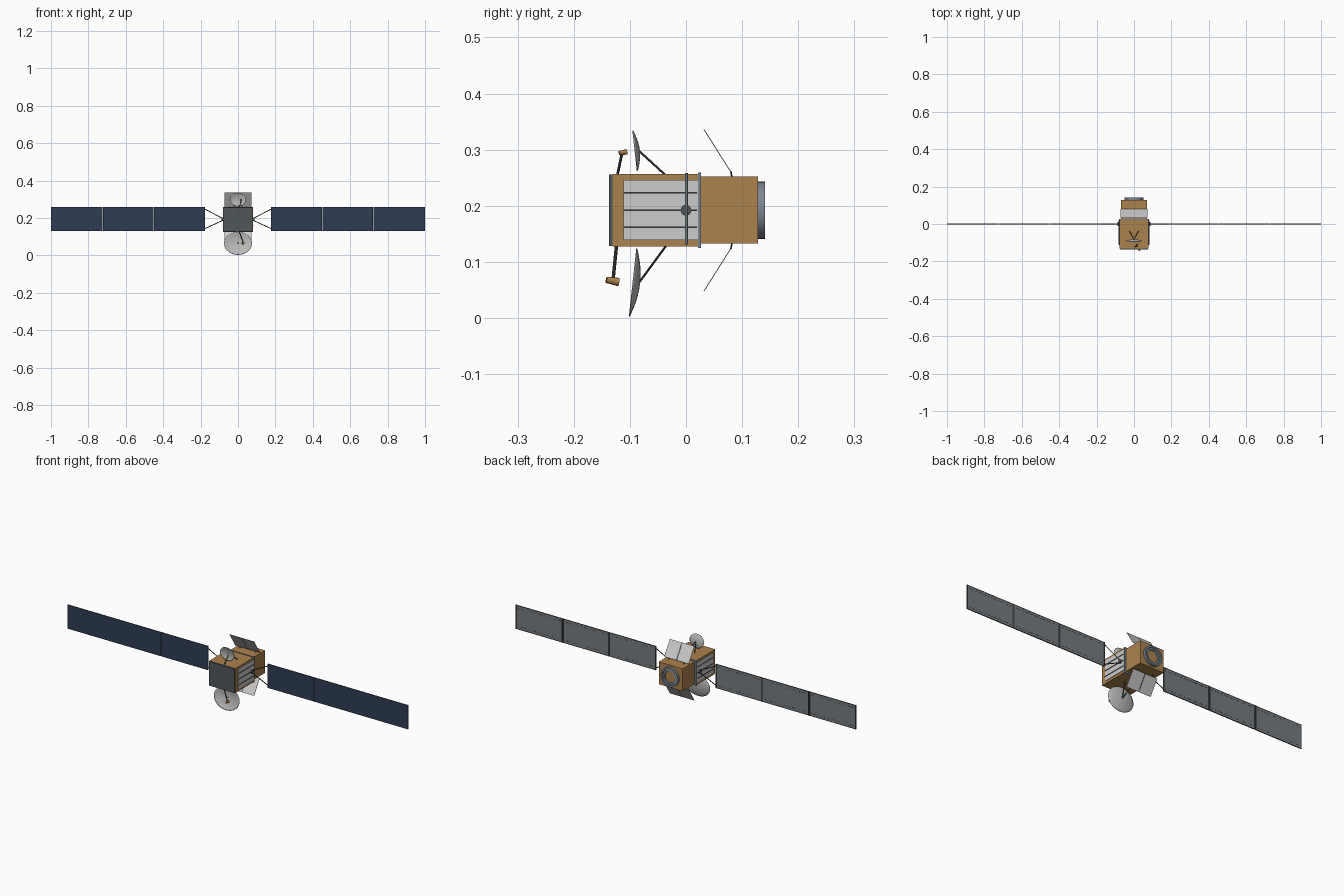
import bpy, bmesh, math
from mathutils import Vector, Matrix

if "Cube" in bpy.data.objects:
    bpy.data.objects.remove(bpy.data.objects["Cube"])


def material(name, r, g, b):
    lin = [((c / 255 + 0.055) / 1.055) ** 2.4 for c in (r, g, b)] + [1]
    m = bpy.data.materials.new(name)
    m.use_nodes = True
    m.diffuse_color = lin
    m.node_tree.nodes["Principled BSDF"].inputs["Base Color"].default_value = lin
    return m


GOLD = material("gold foil", 172, 130, 78)
NAVY = material("solar cell navy", 46, 61, 84)
BACK = material("panel back grey", 118, 124, 128)
LIGHT = material("radiator light grey", 204, 204, 204)
DISH = material("dish grey", 188, 188, 188)
PLATE = material("front plate grey", 80, 87, 90)
ROD = material("strut dark grey", 68, 74, 74)
RING = material("ring blue grey", 124, 135, 146)


def finish(name, bm, *mats, smooth=False):
    bmesh.ops.recalc_face_normals(bm, faces=bm.faces)
    me = bpy.data.meshes.new(name)
    bm.to_mesh(me)
    bm.free()
    for m in mats:
        me.materials.append(m)
    ob = bpy.data.objects.new(name, me)
    bpy.context.collection.objects.link(ob)
    if smooth:
        bpy.context.view_layer.objects.active = ob
        for o in bpy.context.selected_objects:
            o.select_set(False)
        ob.select_set(True)
        bpy.ops.object.shade_smooth_by_angle()
    return ob


def add_box(bm, x, y, z):
    """Box from (low, high) pairs."""
    pairs = (x, y, z)
    mid = Vector([(a + b) / 2 for a, b in pairs])
    size = [abs(b - a) for a, b in pairs] + [1]
    bmesh.ops.create_cube(bm, size=1, matrix=Matrix.Translation(mid) @ Matrix.Diagonal(size))


def box(name, x, y, z, mat):
    bm = bmesh.new()
    add_box(bm, x, y, z)
    return finish(name, bm, mat)


def rod(name, p, q, r1, r2, mat, sides=10):
    """Round bar or cone from p to q."""
    p, q = Vector(p), Vector(q)
    turn = (q - p).to_track_quat('Z', 'Y').to_matrix().to_4x4()
    bm = bmesh.new()
    bmesh.ops.create_cone(bm, cap_ends=True, segments=sides, radius1=r1, radius2=r2,
                          depth=(q - p).length, matrix=Matrix.Translation((p + q) / 2) @ turn)
    return finish(name, bm, mat, smooth=True)


def dish(name, low, high, half_width, depth):
    """Shallow oval reflector whose rim runs between two (y, z) points."""
    lo, hi = Vector((0, *low)), Vector((0, *high))
    mid, up = (lo + hi) / 2, (hi - lo) / 2
    back = Vector((0, up.z, -up.y)).normalized()
    n, rings = 40, 8
    bm = bmesh.new()
    tip = bm.verts.new(mid + back * depth)
    prev = None
    for i in range(1, rings + 1):
        t = i / rings
        ring = []
        for k in range(n):
            a = math.tau * k / n
            side = Vector((half_width * math.cos(a), 0, 0))
            ring.append(bm.verts.new(mid + t * (side + up * math.sin(a)) + back * depth * (1 - t * t)))
        for k in range(n):
            j = (k + 1) % n
            if prev:
                bm.faces.new((prev[k], prev[j], ring[j], ring[k]))
            else:
                bm.faces.new((tip, ring[k], ring[j]))
        prev = ring
    ob = finish(name, bm, DISH, smooth=True)
    mod = ob.modifiers.new("thickness", 'SOLIDIFY')
    mod.thickness = 0.0015
    mod.offset = 0


# Body
MID = 0.192
box("main_body", (-0.077, 0.077), (-0.131, 0.026), (0.127, 0.257), GOLD)
box("rear_body", (-0.07, 0.07), (0.026, 0.128), (0.133, 0.252), GOLD)
box("front_plate", (-0.075, 0.075), (-0.137, -0.131), (0.128, 0.256), PLATE)
box("frame_plate", (-0.079, 0.079), (0.021, 0.027), (0.125, 0.259), RING)

# Rear ring, turned around the y axis
bm = bmesh.new()
profile = [(0.051, 0.127), (0.051, 0.141), (0.042, 0.141), (0.040, 0.136), (0.031, 0.136), (0.029, 0.129)]
verts = [bm.verts.new((r, y, MID)) for r, y in profile]
edges = [bm.edges.new(pair) for pair in zip(verts, verts[1:])]
bmesh.ops.spin(bm, geom=verts + edges, cent=(0, 0, MID), axis=(0, 1, 0), angle=math.tau,
               steps=40, use_duplicate=False)
bmesh.ops.remove_doubles(bm, verts=bm.verts, dist=0.0001)
finish("rear_ring", bm, RING, smooth=True)
rod("rear_ring_centre", (0, 0.127, MID), (0, 0.131, MID), 0.030, 0.030, GOLD, 40)

for s, side in ((1, "left"), (-1, "right")):
    # Side radiator with rails
    box(side + "_radiator", (s * 0.077, s * 0.080), (-0.111, 0.021), (0.139, 0.246), LIGHT)
    bm = bmesh.new()
    for z in (0.162, MID, 0.223):
        add_box(bm, (s * 0.079, s * 0.083), (-0.111, 0.02), (z - 0.0012, z + 0.0012))
    finish(side + "_radiator_rails", bm, PLATE)

    # Array drive and yoke
    rod(side + "_drive", (s * 0.077, 0, MID), (s * 0.087, 0, MID), 0.0095, 0.0095, PLATE, 20)
    for d, end in ((1, "upper"), (-1, "lower")):
        rod(f"{side}_{end}_yoke", (s * 0.083, 0, MID + d * 0.006), (s * 0.177, 0, 0.195 + d * 0.052),
            0.0022, 0.0022, ROD)

    # Solar panels: cells on the front, grey back with edge bars and dashes
    for i in range(3):
        a = 0.1755 + i * 0.275
        b = a + 0.2725 if i < 2 else 1.0
        bm = bmesh.new()
        add_box(bm, (s * a, s * b), (-0.0018, 0.0018), (0.131, 0.258))
        bm.normal_update()
        for f in bm.faces:
            f.material_index = int(f.calc_center_median().y < -0.001)
        finish(f"{side}_solar_panel_{i + 1}", bm, BACK, NAVY)
        bm = bmesh.new()
        for x in (a, b - 0.004):
            add_box(bm, (s * x, s * (x + 0.004)), (0.0016, 0.004), (0.131, 0.258))
        for z in (0.131, 0.256):
            add_box(bm, (s * a, s * b), (0.0016, 0.0028), (z, z + 0.002))
        for z in (0.145, 0.243):
            for k in range(14):
                x = a + 0.012 + k * 0.018
                add_box(bm, (s * x, s * (x + 0.010)), (0.0016, 0.0024), (z, z + 0.0015))
        finish(f"{side}_panel_back_trim_{i + 1}", bm, ROD)

# Rear flaps: two leaves above, two below
for d, end in ((1, "upper"), (-1, "lower")):
    inner, outer = Vector((0, 0.08, MID + d * 0.068)), Vector((0, 0.032, MID + d * 0.144))
    along = outer - inner
    across = Vector((0, -along.z, along.y)).normalized() * 0.0008
    for s, side in ((1, "left"), (-1, "right")):
        bm = bmesh.new()
        rows = []
        for off in (across, -across):
            rows.append([bm.verts.new(p + off + Vector((s * x, 0, 0)))
                         for p, x in ((inner, 0.001), (inner, 0.072), (outer, 0.072), (outer, 0.001))])
        for r in rows:
            bm.faces.new(r)
        for k in range(4):
            j = (k + 1) % 4
            bm.faces.new((rows[0][k], rows[0][j], rows[1][j], rows[1][k]))
        finish(f"{end}_{side}_flap", bm, LIGHT)
    # Hinge stubs joining each flap to the rear body
    for x in (-0.045, 0.045):
        rod(f"{end}_flap_hinge", (x, 0.082, MID + d * 0.058), (x, 0.08, MID + d * 0.069), 0.0015, 0.0015, ROD)

# Dishes with V-shaped supports
dish("lower_dish", (-0.101, 0.003), (-0.088, 0.124), 0.075, 0.012)
dish("upper_dish", (-0.087, 0.262), (-0.095, 0.334), 0.042, 0.008)
for s in (1, -1):
    rod("lower_dish_support", (0, -0.083, 0.064), (s * 0.024, -0.036, 0.128), 0.002, 0.002, ROD)
    rod("upper_dish_support", (0, -0.083, 0.297), (s * 0.024, -0.038, 0.256), 0.002, 0.002, ROD)

# Feed arms and horns
rod("lower_feed_arm", (0.006, -0.124, 0.128), (0.028, -0.130, 0.068), 0.003, 0.003, ROD)
rod("lower_feed_horn", (0.030, -0.142, 0.068), (0.026, -0.120, 0.064), 0.0055, 0.0075, GOLD, 16)
rod("upper_feed_arm", (0.006, -0.122, 0.256), (0.018, -0.114, 0.294), 0.0025, 0.0025, ROD)
rod("upper_feed_horn", (0.020, -0.119, 0.294), (0.016, -0.106, 0.296), 0.0035, 0.005, GOLD, 16)
